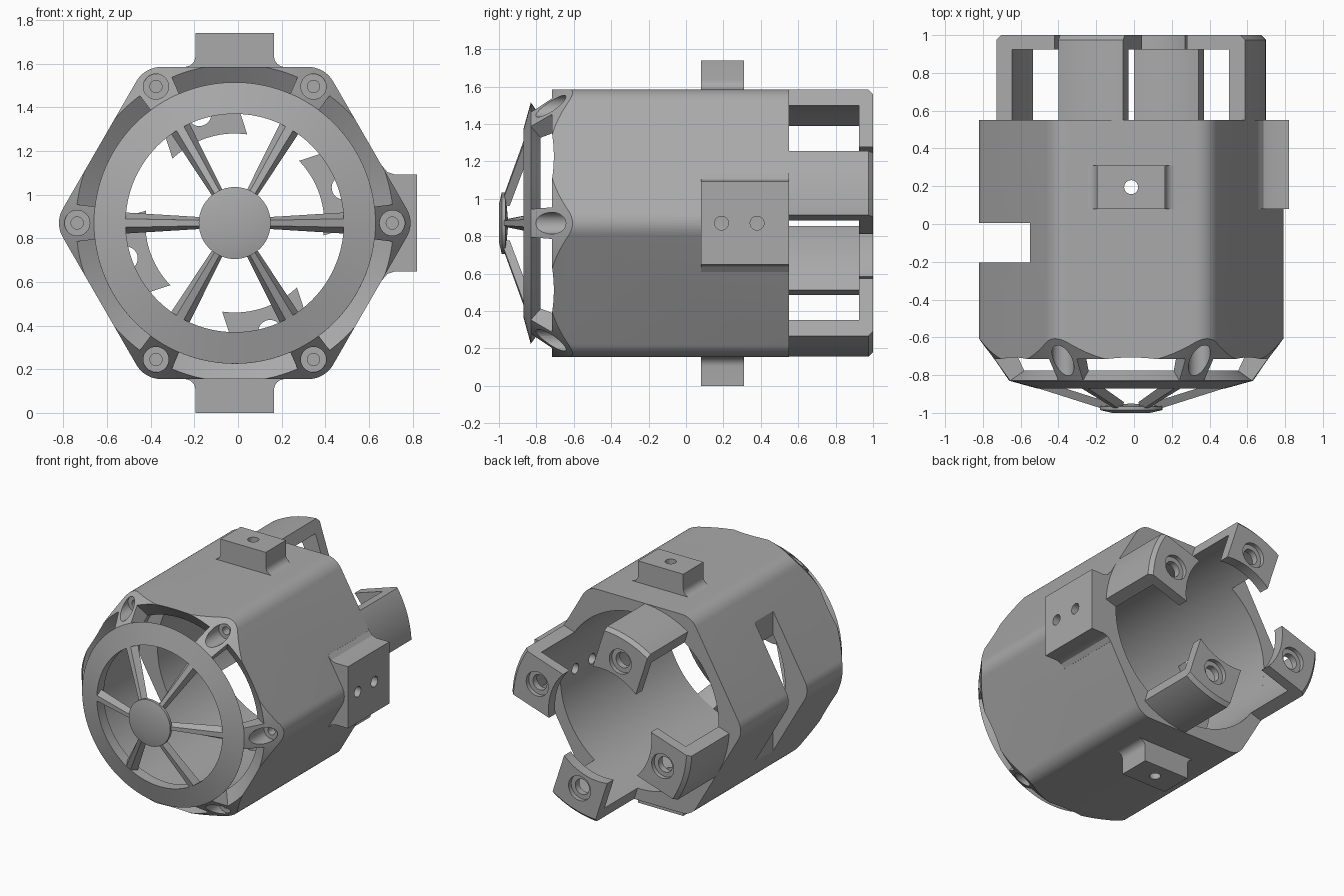
import bpy, bmesh
from math import sin, cos, pi, radians, sqrt
from mathutils import Matrix, Vector

if "Cube" in bpy.data.objects:
    bpy.data.objects.remove(bpy.data.objects["Cube"], do_unlink=True)

grey = bpy.data.materials.new("plain grey")
grey.use_nodes = True
COLOUR = (0.4, 0.4, 0.4, 1)
grey.diffuse_color = COLOUR
grey.node_tree.nodes["Principled BSDF"].inputs["Base Color"].default_value = COLOUR

APOTHEM, CORNER, BORE = 0.715, 0.13, 0.63
SIXTHS = [radians(60 * k) for k in range(6)]
QUARTERS = [radians(18 + 90 * k) for k in range(4)]
parts = []


def make(name, bm):
    bmesh.ops.recalc_face_normals(bm, faces=bm.faces)
    mesh = bpy.data.meshes.new(name)
    bm.to_mesh(mesh)
    bm.free()
    mesh.materials.append(grey)
    ob = bpy.data.objects.new(name, mesh)
    bpy.context.collection.objects.link(ob)
    return ob


def extrude(name, outline, y0, y1):
    """Prism along y from an (x, z) outline."""
    bm = bmesh.new()
    a = [bm.verts.new((x, y0, z)) for x, z in outline]
    b = [bm.verts.new((x, y1, z)) for x, z in outline]
    bm.faces.new(a)
    bm.faces.new(b)
    for i in range(len(a)):
        j = (i + 1) % len(a)
        bm.faces.new((a[i], a[j], b[j], b[i]))
    return make(name, bm)


def lathe(name, profile, a0=0.0, a1=2 * pi, steps=120):
    """Closed (r, y) profile turned about the y axis."""
    bm = bmesh.new()
    full = a1 - a0 > 6.28
    rings = []
    for s in range(steps if full else steps + 1):
        a = a0 + (a1 - a0) * s / steps
        rings.append([bm.verts.new((r * cos(a), y, r * sin(a))) for r, y in profile])
    n = len(profile)
    for s in range(steps):
        p, q = rings[s], rings[(s + 1) % len(rings)]
        for i in range(n):
            j = (i + 1) % n
            bm.faces.new((p[i], p[j], q[j], q[i]))
    if not full:
        bm.faces.new(rings[0])
        bm.faces.new(rings[-1])
    return make(name, bm)


def rod(start, end, radius):
    """Cylinder cutter between two points."""
    start, end = Vector(start), Vector(end)
    d = end - start
    bm = bmesh.new()
    m = Matrix.Translation((start + end) / 2) @ d.to_track_quat('Z', 'Y').to_matrix().to_4x4()
    bmesh.ops.create_cone(bm, cap_ends=True, segments=32, radius1=radius, radius2=radius,
                          depth=d.length, matrix=m)
    return make("cutter", bm)


def box(lo, hi, turn=0.0):
    bm = bmesh.new()
    bmesh.ops.create_cube(bm, size=1)
    for v in bm.verts:
        v.co = [l if c < 0 else h for c, l, h in zip(v.co, lo, hi)]
    bm.transform(Matrix.Rotation(-turn, 4, 'Y'))
    return make("cutter", bm)


def boolean(ob, tool, operation='DIFFERENCE', keep=False):
    mod = ob.modifiers.new("cut", 'BOOLEAN')
    mod.object, mod.operation, mod.solver = tool, operation, 'EXACT'
    mesh = bpy.data.meshes.new_from_object(ob.evaluated_get(bpy.context.evaluated_depsgraph_get()))
    ob.modifiers.clear()
    ob.data = mesh
    if not keep:
        bpy.data.objects.remove(tool, do_unlink=True)


# Housing: rounded hexagon trimmed by a turned shell with a conical nose
hexagon = []
for a in SIXTHS:
    c = (APOTHEM - CORNER) / cos(pi / 6)
    for s in range(9):
        t = a + radians(-30 + 60 * s / 8)
        hexagon.append((c * cos(a) + CORNER * cos(t), c * sin(a) + CORNER * sin(t)))
housing = extrude("housing", hexagon, -0.95, 0.55)
shell = [(BORE, 0.6), (1, 0.6), (1, -0.337), (0.645, -0.83), (0.5, -0.87),
         (0.5, -0.79), (0.57, -0.777), (BORE, -0.65)]
boolean(housing, lathe("shell", shell), 'INTERSECT')

# Six nose slots and the screw holes in the posts between them
slot = [(0.504, -0.73), (0.79, -0.932), (0.835, -0.79), (0.593, -0.622)]
for a in SIXTHS:
    boolean(housing, lathe("cutter", slot, a + radians(6.7), a + radians(53.3), 24))
    x, z = 0.722 * cos(a), 0.722 * sin(a)
    boolean(housing, rod((x, -1, z), (x, -0.63, z), 0.058))
    boolean(housing, rod((x, -0.7, z), (x, -0.5, z), 0.028))

# Side window across one corner
boolean(housing, box((-1, -0.205, -0.7), (-0.535, 0.005, 0.7)))
parts.append(housing)

# Top and bottom mounting blocks with filleted feet
foot = [(0.18 + 0.05 * (1 - cos(t)), APOTHEM + 0.05 * (1 - sin(t)))
        for t in [radians(15 * k) for k in range(7)]]
side = [(0.18, 0.87)] + foot[::-1][::-1]
side = [(0.18, 0.87)] + sorted(foot, key=lambda p: -p[1]) + [(0.23, 0.69)]
for name, sign in (("top_block", 1), ("bottom_block", -1)):
    outline = [(x, sign * z) for x, z in side] + [(-x, sign * z) for x, z in side[::-1]]
    block = extrude(name, outline, 0.08, 0.31)
    for ob in (block, housing):
        boolean(ob, rod((0, 0.195, sign * 0.5), (0, 0.195, sign), 0.037))
    parts.append(block)

# Side mounting block over one corner, with two holes
half = [(0.835, 0.222), (0.735, 0.222), (0.7, 0.233), (0.675, 0.262), (0.65, 0.262)]
side_block = extrude("side_block", half + [(x, -z) for x, z in half[::-1]], 0.08, 0.55)
for ob in (side_block, housing):
    for y in (0.19, 0.38):
        boolean(ob, rod((0.5, y, 0), (1, y, 0), 0.037))
parts.append(side_block)

# Four rear arms with inward flanges
arm = [(BORE, 0.545), (APOTHEM, 0.545), (APOTHEM, 0.975), (0.69, 1), (0.41, 1),
       (0.41, 0.925), (BORE, 0.925)]
for k, a in enumerate(QUARTERS):
    tab = lathe(f"rear_arm_{k + 1}", arm, a - 0.7, a + 0.7, 28)
    boolean(tab, box((0.2, 0.4, -0.18), (0.9, 1.2, 0.18), a), 'INTERSECT')
    x, z = 0.525 * cos(a), 0.525 * sin(a)
    boolean(tab, rod((x, 0.8, z), (x, 1.1, z), 0.055))
    boolean(tab, rod((x, 0.97, z), (x, 1.1, z), 0.088))
    parts.append(tab)

# Hub cap and six tapering spokes
parts.append(lathe("hub", [(0.001, -1), (0.1, -1), (0.165, -0.985), (0.165, -0.965), (0.001, -0.95)],
                   steps=48))
for k, a in enumerate(SIXTHS):
    bm = bmesh.new()
    ends = []
    for r, y, front, back in ((0.12, -0.988, 0.012, 0.025), (0.53, -0.858, 0.02, 0.05)):
        ends.append([bm.verts.new(p) for p in ((r, y, -front), (r, y, front),
                                               (r, y + 0.045, back), (r, y + 0.045, -back))])
    p, q = ends
    bm.faces.new(p)
    bm.faces.new(q)
    for i in range(4):
        j = (i + 1) % 4
        bm.faces.new((p[i], p[j], q[j], q[i]))
    bm.transform(Matrix.Rotation(-a, 4, 'Y'))
    parts.append(make(f"spoke_{k + 1}", bm))

# Place on the ground and smooth the round surfaces
bpy.ops.object.select_all(action='DESELECT')
for ob in parts:
    ob.data.transform(Matrix.Translation((-0.015, 0, 0.87)))
    ob.select_set(True)
bpy.context.view_layer.objects.active = housing
bpy.ops.object.shade_smooth_by_angle(angle=radians(25))
